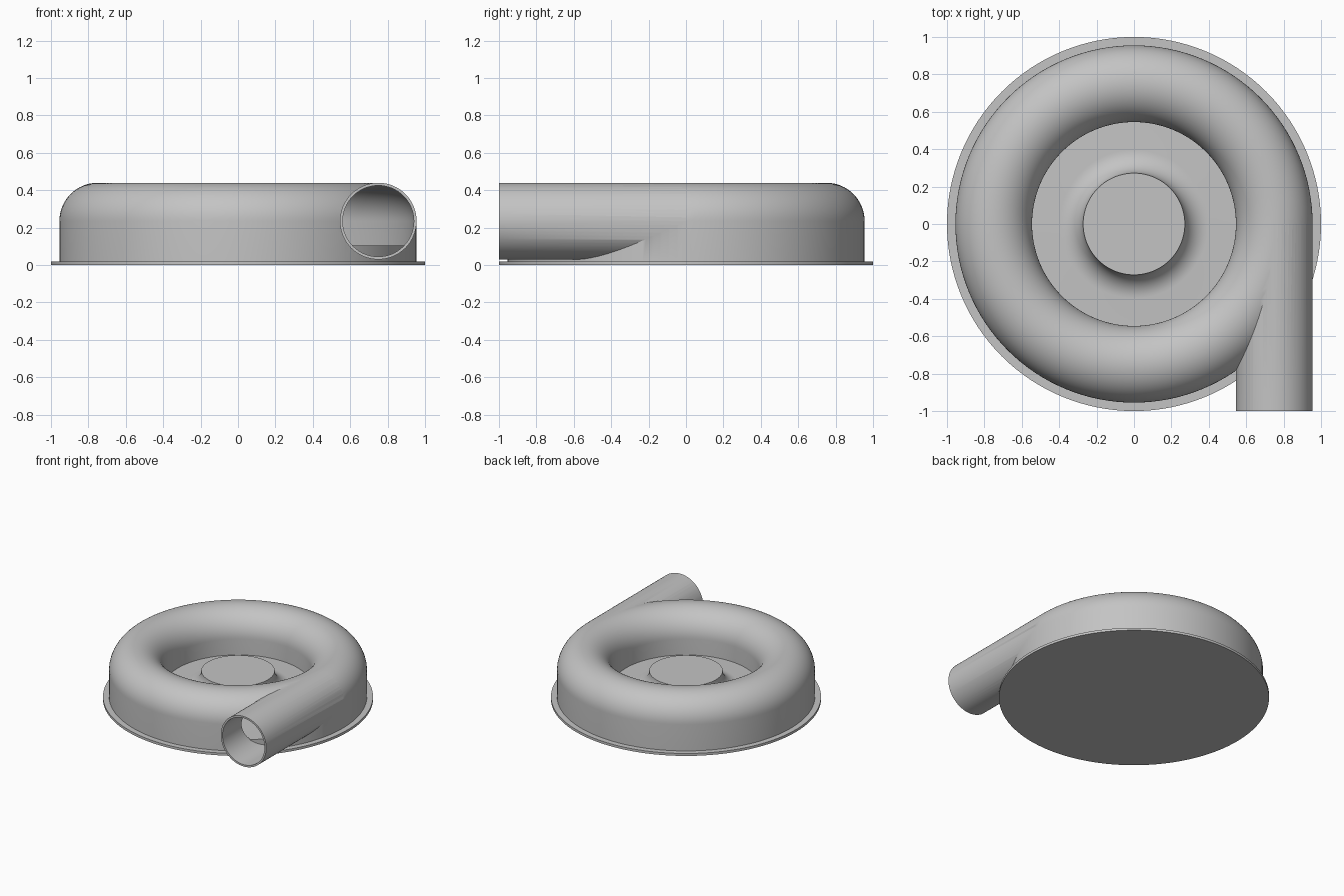
import bpy, bmesh, math
from mathutils import Matrix, Vector

cube = bpy.data.objects.get("Cube")
if cube:
    bpy.data.objects.remove(cube, do_unlink=True)

grey = bpy.data.materials.new("light_grey")
grey.use_nodes = True
colour = (0.55, 0.55, 0.55, 1)
grey.diffuse_color = colour
grey.node_tree.nodes["Principled BSDF"].inputs["Base Color"].default_value = colour

RING, AXIS_Z, OUTER, WALL = 0.75, 0.235, 0.205, 0.015
STEPS = 128


def finish(name, bm):
    bmesh.ops.remove_doubles(bm, verts=bm.verts, dist=1e-5)
    bmesh.ops.recalc_face_normals(bm, faces=bm.faces)
    mesh = bpy.data.meshes.new(name)
    bm.to_mesh(mesh)
    bm.free()
    mesh.materials.append(grey)
    obj = bpy.data.objects.new(name, mesh)
    bpy.context.collection.objects.link(obj)
    return obj


def revolve(name, profile, closed=False):
    """Spin an (r, z) profile about the z axis."""
    bm = bmesh.new()
    verts = [bm.verts.new((r, 0, z)) for r, z in profile]
    pairs = list(zip(verts, verts[1:]))
    if closed:
        pairs.append((verts[-1], verts[0]))
    edges = [bm.edges.new(p) for p in pairs]
    bmesh.ops.spin(bm, geom=verts + edges, cent=(0, 0, 0), axis=(0, 0, 1),
                   angle=math.tau, steps=STEPS, use_merge=True)
    return finish(name, bm)


def arch(radius, bottom):
    """Half-round top with straight legs."""
    top = [(RING + radius * math.cos(math.pi * i / 32),
            AXIS_Z + radius * math.sin(math.pi * i / 32)) for i in range(33)]
    return [(RING + radius, bottom)] + top + [(RING - radius, bottom)]


def pipe(name, radius, front, back):
    """Solid round bar along y."""
    bm = bmesh.new()
    place = Matrix.Translation(Vector((RING, (front + back) / 2, AXIS_Z)))
    bmesh.ops.create_cone(bm, cap_ends=True, segments=64, radius1=radius, radius2=radius,
                          depth=back - front,
                          matrix=place @ Matrix.Rotation(math.pi / 2, 4, 'X'))
    return finish(name, bm)


def boolean(target, cutter, operation):
    mod = target.modifiers.new(operation.lower(), 'BOOLEAN')
    mod.operation, mod.object, mod.solver = operation, cutter, 'EXACT'
    bpy.context.view_layer.objects.active = target
    bpy.ops.object.modifier_apply(modifier=mod.name)
    bpy.data.objects.remove(cutter, do_unlink=True)


# Hollow ring housing with a tangential outlet
housing = revolve("housing", arch(OUTER, 0.012), closed=True)
boolean(housing, pipe("outlet", OUTER, -1, 0), 'UNION')
boolean(housing, revolve("channel", arch(OUTER - WALL, -0.05), closed=True), 'DIFFERENCE')
boolean(housing, pipe("bore", OUTER - WALL, -1.1, 0), 'DIFFERENCE')

# Raised floor with a flared central hub
hub_r, hub_z, floor_z = 0.272, 0.23, 0.105
flare = hub_z - floor_z
curve = [(hub_r + flare * (1 - math.cos(a)), hub_z - flare * math.sin(a))
         for a in (math.pi / 2 * i / 12 for i in range(13))]
floor_hub = revolve("floor_hub", [(0, hub_z)] + curve
                    + [(0.945, floor_z), (0.945, 0.012), (0, 0.012)])

# Thin base flange
base = revolve("base_plate", [(0, 0), (1, 0), (1, 0.02), (0, 0.02)])

bpy.ops.object.select_all(action='DESELECT')
for obj in (housing, floor_hub, base):
    obj.select_set(True)
bpy.context.view_layer.objects.active = housing
bpy.ops.object.shade_smooth_by_angle(angle=math.radians(30))
